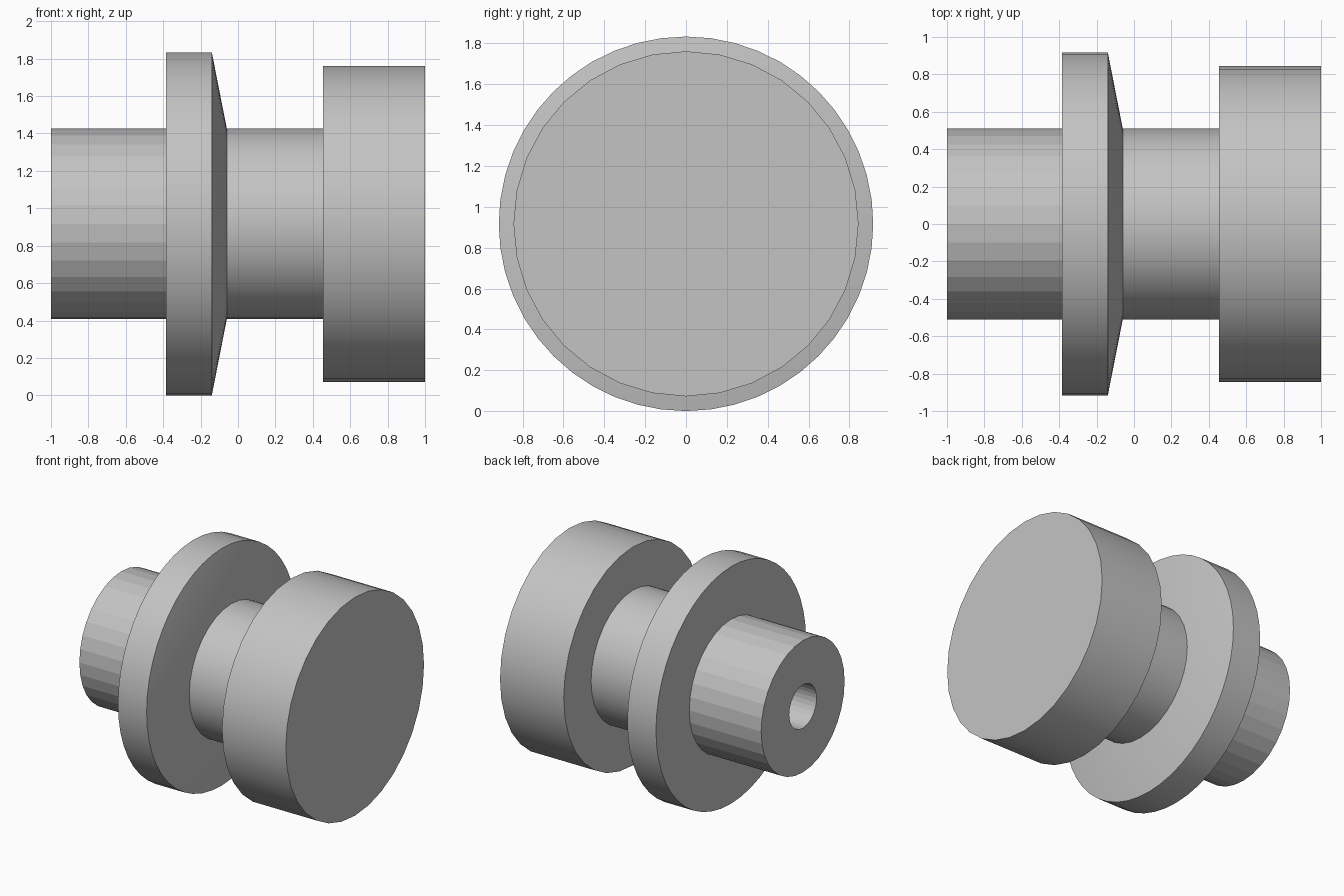
import bpy
import bmesh
from math import radians
from mathutils import Matrix, Vector

AXIS_Z = 0.917

cube = bpy.data.objects.get("Cube")
if cube:
    bpy.data.objects.remove(cube, do_unlink=True)

steel = bpy.data.materials.new("grey_steel")
steel.use_nodes = True
GREY = (0.55, 0.55, 0.55, 1)
steel.diffuse_color = GREY
steel.node_tree.nodes["Principled BSDF"].inputs["Base Color"].default_value = GREY


def turned_part(name, profile, sides, smooth=True):
    """Revolve an (x, radius) profile around the horizontal axis."""
    bm = bmesh.new()
    verts = [bm.verts.new((x, 0, r)) for x, r in profile]
    edges = [bm.edges.new(pair) for pair in zip(verts, verts[1:])]
    bmesh.ops.spin(bm, geom=verts + edges, cent=(0, 0, 0), axis=(1, 0, 0),
                   angle=radians(360), steps=sides, use_duplicate=False)
    bmesh.ops.remove_doubles(bm, verts=bm.verts, dist=0.0005)
    bmesh.ops.recalc_face_normals(bm, faces=bm.faces)
    bmesh.ops.transform(bm, matrix=Matrix.Translation(Vector((0, 0, AXIS_Z))),
                        verts=bm.verts)
    mesh = bpy.data.meshes.new(name)
    bm.to_mesh(mesh)
    bm.free()
    mesh.materials.append(steel)
    obj = bpy.data.objects.new(name, mesh)
    bpy.context.collection.objects.link(obj)
    if smooth:
        bpy.ops.object.select_all(action="DESELECT")
        obj.select_set(True)
        bpy.context.view_layer.objects.active = obj
        bpy.ops.object.shade_smooth_by_angle(angle=radians(30))
    return obj


# Rear shaft with a blind bore in its end
turned_part("bored_shaft", [(-0.38, 0), (-0.38, 0.167), (-1, 0.167),
                            (-1, 0.51), (-0.38, 0.51)], 32, smooth=False)

# Flange with a conical front face
turned_part("flange", [(-0.385, 0), (-0.385, 0.917), (-0.14, 0.917),
                       (-0.06, 0.51), (-0.06, 0)], 48)

# Neck between flange and head
turned_part("neck", [(-0.06, 0.51), (0.455, 0.51)], 32)

# Wide solid head
turned_part("head", [(0.455, 0), (0.455, 0.845), (1, 0.845), (1, 0)], 32)
